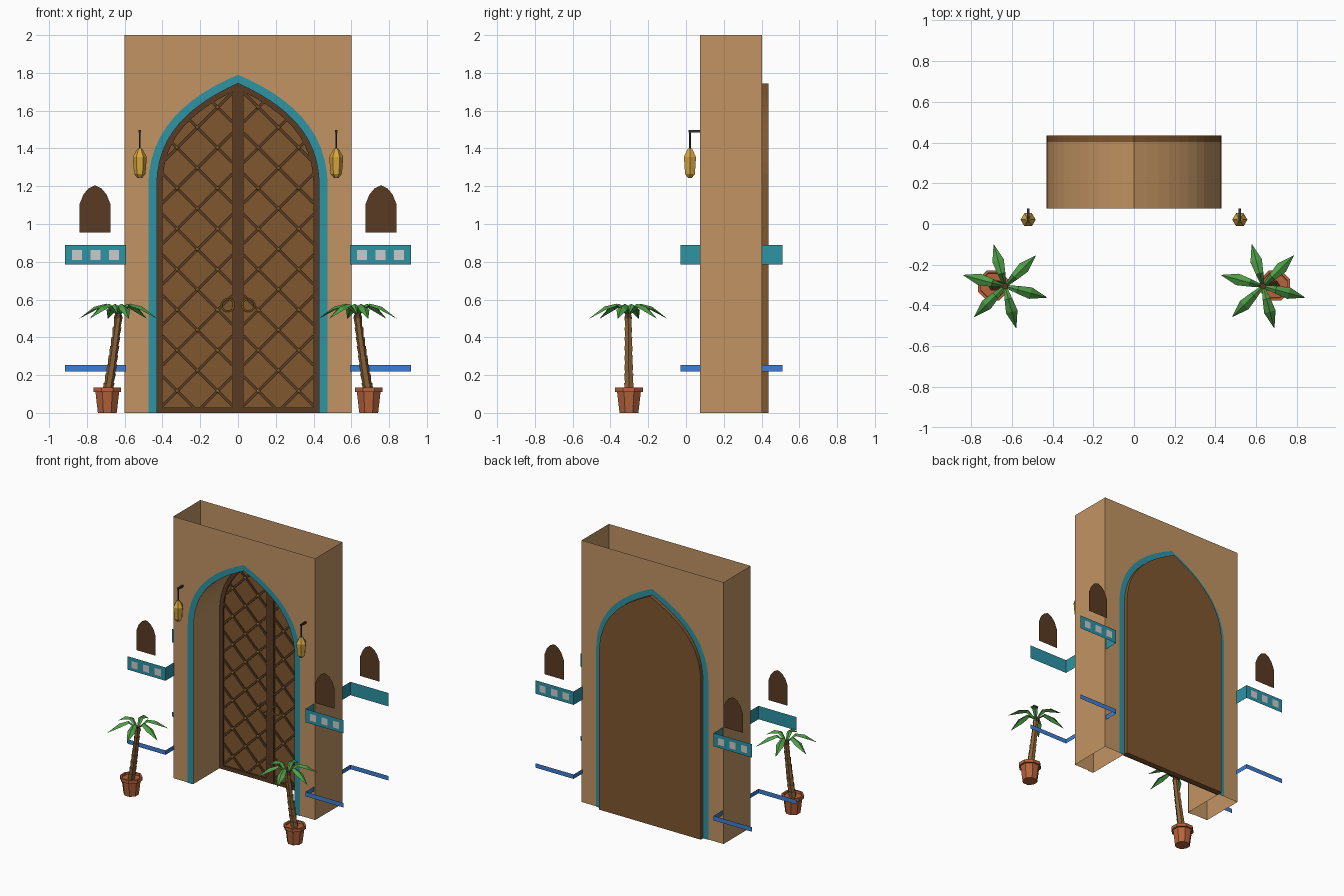
import bpy, bmesh, math
from mathutils import Vector, Matrix

if "Cube" in bpy.data.objects:
    bpy.data.objects.remove(bpy.data.objects["Cube"])


def material(name, hexa):
    rgb = [int(hexa[i:i + 2], 16) / 255 for i in (0, 2, 4)]
    m = bpy.data.materials.new(name)
    m.diffuse_color = (*[c / 12.92 if c < 0.04 else ((c + 0.055) / 1.055) ** 2.4 for c in rgb], 1)
    m.use_nodes = True
    m.node_tree.nodes["Principled BSDF"].inputs["Base Color"].default_value = m.diffuse_color
    return m


SAND = material("sand", "C29463")
TEAL = material("teal", "2E93A4")
BLUE = material("blue", "3F7FD2")
DARK = material("dark_wood", "5A3B23")
WOOD = material("wood", "80572F")
GOLD = material("gold", "D6A740")
IRON = material("iron", "33333A")
TILE = material("tile", "D8D8D8")
LEAF = material("leaf", "4F9E47")
CLAY = material("clay", "B5633C")
BARK = material("bark", "8C6438")


def mesh(name, verts, faces, mat):
    me = bpy.data.meshes.new(name)
    me.from_pydata([tuple(v) for v in verts], [], faces)
    me.materials.append(mat)
    ob = bpy.data.objects.new(name, me)
    bpy.context.collection.objects.link(ob)
    return ob


def prism(pts, y0, y1):
    """Closed prism from an xz outline, extruded along y."""
    n = len(pts)
    v = [(x, y0, z) for x, z in pts] + [(x, y1, z) for x, z in pts]
    f = [list(range(n)), list(range(2 * n - 1, n - 1, -1))]
    f += [[i, n + i, n + (i + 1) % n, (i + 1) % n] for i in range(n)]
    return v, f


def merge(parts):
    V, F = [], []
    for v, f in parts:
        F += [[i + len(V) for i in q] for q in f]
        V += v
    return V, F


def lathe(rings, n, turn=0.0):
    """Rings of (x, y, z, radius) skinned with n sides and capped."""
    v = [(x + r * math.cos(turn + k * math.tau / n), y + r * math.sin(turn + k * math.tau / n), z)
         for x, y, z, r in rings for k in range(n)]
    f = [[i * n + k, i * n + (k + 1) % n, (i + 1) * n + (k + 1) % n, (i + 1) * n + k]
         for i in range(len(rings) - 1) for k in range(n)]
    f += [list(range(n - 1, -1, -1)), [len(v) - n + k for k in range(n)]]
    return v, f


def rect(x0, x1, z0, z1):
    return [(x0, z0), (x1, z0), (x1, z1), (x0, z1)]


def arch(off=0.0, n=12, base=0.0):
    """Pointed arch outline, right foot over the apex to left foot."""
    h, top = 0.43 + off, 1.745 + off
    P = [Vector(p) for p in ((h, 1.2), (h, 1.48 + off * .4), (.25 + off * .5, 1.63 + off), (0, top))]
    side = [(h, base)]
    for i in range(n + 1):
        t = i / n
        p = P[0]*(1-t)**3 + P[1]*3*t*(1-t)**2 + P[2]*3*t*t*(1-t) + P[3]*t**3
        side.append((p.x, p.y))
    return side + [(-x, z) for x, z in side[-2::-1]]


def half_width(z, off):
    a = arch(off)[:14]
    for (x0, z0), (x1, z1) in zip(a, a[1:]):
        if z0 <= z <= z1:
            return x0 + (x1 - x0) * (z - z0) / (z1 - z0)
    return -1


# Hollow gate wall: front and back sheets, ends, vault (open top and bottom)
Y0, Y1 = 0.075, 0.403
A = arch()
outline = [(-.6, 0), (-.6, 2), (.6, 2), (.6, 0)] + A
n = len(outline)
verts = [(x, Y0, z) for x, z in outline] + [(x, Y1, z) for x, z in outline]
faces = [list(range(n - 1, -1, -1)), list(range(n, 2 * n)), [0, 1, n + 1, n], [2, 3, n + 3, n + 2]]
faces += [[i, i + 1, n + i + 1, n + i] for i in range(4, n - 1)]
mesh("gate_wall", verts, faces, SAND)

# Teal trim around the arch, front and back
B = arch(.045)
m = len(A)
for name, y in (("front_arch_trim", Y0 - .005), ("back_arch_trim", Y1 + .005)):
    mesh(name, [(x, y, z) for x, z in A + B], [[i, i + 1, m + i + 1, m + i] for i in range(m - 1)], TEAL)

# Door slab, frame and centre stile
mesh("door_slab", *prism(A, .403, .436), WOOD)
C = arch(-.03)
frame = [prism([A[i], A[i + 1], C[i + 1], C[i]], .39, .404) for i in range(m - 1)]
frame += [prism(rect(-.03, .03, 0, 1.725), .388, .404), prism(rect(-.4, .4, 0, .028), .39, .404)]
mesh("door_frame", *merge(frame), DARK)

# Diagonal lattice clipped to each door leaf
bars = []
for k in range(-3, 11):
    for s in (1, -1):
        run = []
        for i in range(186):
            x = .03 + i * .002
            z = .116 + .2145 * k + s * (x - .1075)
            if z > .02 and x < half_width(z, -.025):
                run.append((x, z))
        if len(run) > 6:
            (xa, za), (xb, zb) = run[0], run[-1]
            d = .0055
            for side in (1, -1):
                bars.append(prism([(side * (xa - d), za + s * d), (side * (xa + d), za - s * d),
                                   (side * (xb + d), zb - s * d), (side * (xb - d), zb + s * d)], .394, .404))
mesh("door_lattice", *merge(bars), DARK)

# Gold studs on the crossings
bm = bmesh.new()
for j in range(15):
    z = .116 + .10725 * j
    for i in ((1, 3) if j % 2 == 0 else (2,)):
        if .1075 * i < half_width(z, -.03):
            for s in (1, -1):
                bmesh.ops.create_icosphere(bm, subdivisions=1, radius=.01,
                                           matrix=Matrix.Translation((s * .1075 * i, .392, z)))
me = bpy.data.meshes.new("door_studs")
bm.to_mesh(me)
bm.free()
me.materials.append(GOLD)
bpy.context.collection.objects.link(bpy.data.objects.new("door_studs", me))

# Ring handles
for s in (1, -1):
    bpy.ops.mesh.primitive_torus_add(major_radius=.033, minor_radius=.004, major_segments=16, minor_segments=6,
                                     location=(s * .054, .38, .57), rotation=(math.pi / 2, 0, 0))
    bpy.context.object.name = "ring_handle"
    bpy.context.object.data.materials.append(GOLD)

# Side bands, tiles and niches: four corners
NICHE = [(-.082, .955), (.082, .955), (.082, 1.105), (.062, 1.155), (.035, 1.188), (0, 1.205),
         (-.035, 1.188), (-.062, 1.155), (-.082, 1.105)]
for s in (1, -1):
    for yw, yf, out in ((Y0, -.03, -1), (Y1, .512, 1)):
        for name, z0, z1, mat in (("teal_band", .786, .888, TEAL), ("blue_band", .22, .254, BLUE)):
            path = [(s * .592, yw), (s * .592, yf), (s * .915, yf)]
            mesh(name, [(x, y, z) for z in (z0, z1) for x, y in path], [[0, 1, 4, 3], [1, 2, 5, 4]], mat)
        tiles = [[(s * c + a * .026, yf + out * .003, .836 + b * .026)
                  for a, b in ((-1, -1), (1, -1), (1, 1), (-1, 1))] for c in (.656, .754, .852)]
        mesh("band_tiles", sum(tiles, []), [[4 * i + k for k in range(4)] for i in range(3)], TILE)
        mesh("niche", [(s * .757 + x, yf, z) for x, z in NICHE], [list(range(len(NICHE)))], DARK)

# Hanging lanterns
for s in (1, -1):
    x, y = s * .52, .021
    mesh("lantern", *lathe([(x, y, z, r) for z, r in
                            ((1.243, .012), (1.265, .03), (1.355, .037), (1.4, .012))], 6), GOLD)
    mesh("lantern_bracket", *merge([prism(rect(x - .006, x + .006, 1.484, 1.497), .013, Y0),
                                    lathe([(x, y, 1.395, .005), (x, y, 1.49, .005)], 6)]), IRON)

# Potted palms
for s in (1, -1):
    px, py, cx = s * .692, -.302, s * .634
    mesh("pot", *lathe([(px, py, z, r) for z, r in ((0, .054), (.111, .068), (.111, .08), (.135, .08),
                                                    (.135, .066), (.12, .064))], 8, math.pi / 8), CLAY)
    rings = []
    for i in range(8):
        for t, r in ((i / 8, .025 - .001 * i), ((i + 1) / 8, .029 - .001 * i)):
            rings.append((px + (cx - px) * t ** .85, py - .004 * t, .11 + .39 * t, r))
    mesh("palm_trunk", *lathe(rings, 6), BARK)
    mesh("palm_heart", *lathe([(cx, py - .004, .5, .024), (cx, py - .004, .53, .015)], 6), DARK)
    V, F = [], []
    for k in range(6):
        a = math.radians(45 + 60 * k)
        d, q = Vector((math.cos(a), math.sin(a), 0)), Vector((-math.sin(a), math.cos(a), 0))
        b = len(V)
        for r, z, w in ((.008, .525, .008), (.065, .578, .019), (.13, .563, .029), (.213, .5, .001)):
            c = Vector((cx, py - .004, z)) + d * r
            drop = Vector((0, 0, -w * .6))
            V += [c + q * w + drop, c, c - q * w + drop]
        for i in range(3):
            j = b + 3 * i
            F += [[j, j + 1, j + 4, j + 3], [j + 1, j + 2, j + 5, j + 4]]
    mesh("palm_leaves", V, F, LEAF)
